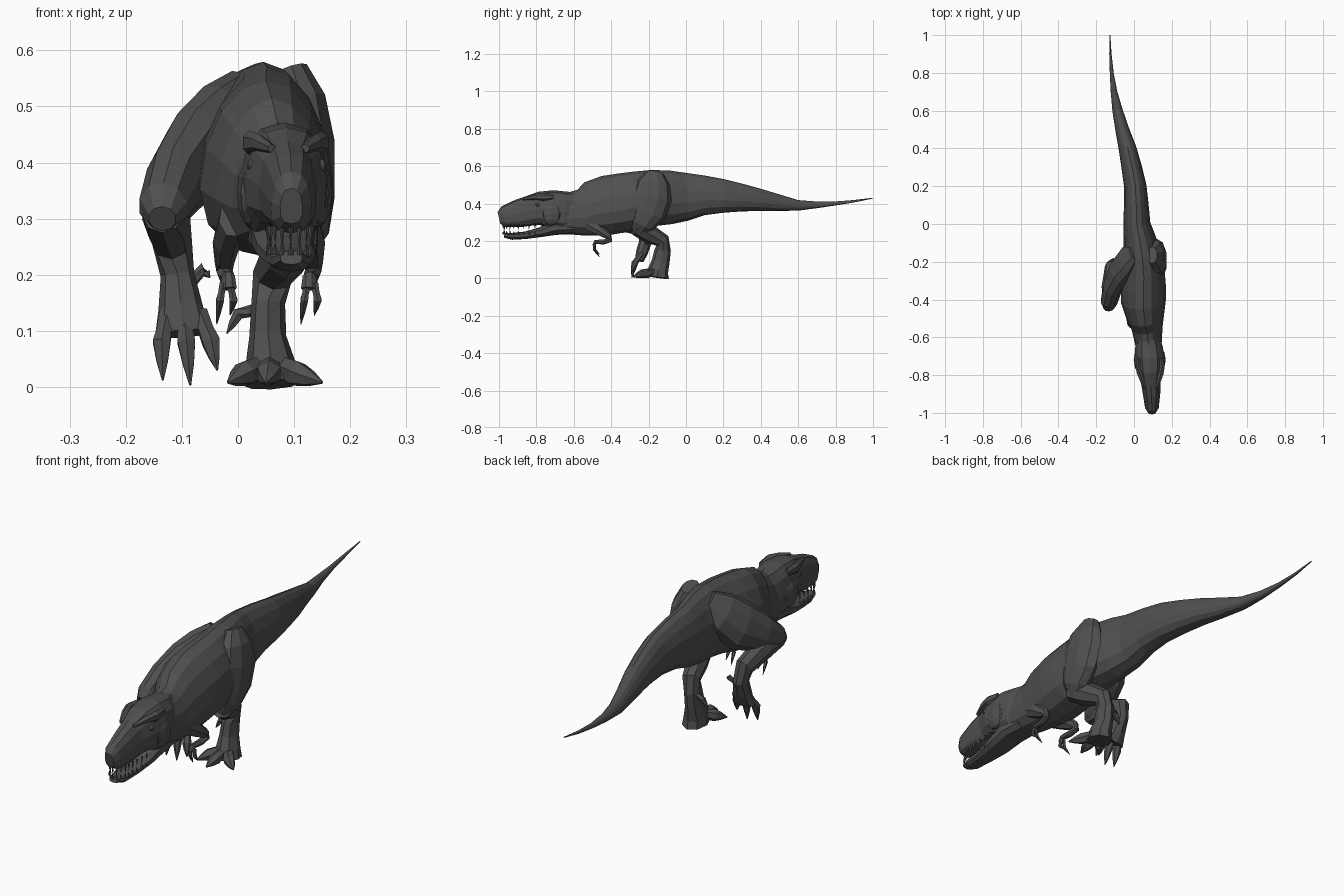
import bpy, bmesh, math
from mathutils import Vector

hide = bpy.data.materials.new("dark grey hide")
hide.diffuse_color = (0.08, 0.08, 0.08, 1)


def finish(name, bm):
    bmesh.ops.recalc_face_normals(bm, faces=bm.faces)
    me = bpy.data.meshes.new(name)
    bm.to_mesh(me)
    bm.free()
    me.materials.append(hide)
    ob = bpy.data.objects.new(name, me)
    bpy.context.collection.objects.link(ob)
    return ob


def spow(v, p):
    return math.copysign(abs(v) ** p, v)


def tube(name, pts, n=8, p=1.0, keel=0.0):
    """Loft of (x, y, z, side radius, other radius) rings along a path."""
    bm = bmesh.new()
    pos = [Vector(q[:3]) for q in pts]
    rings = []
    for i, q in enumerate(pts):
        t = (pos[min(i + 1, len(pos) - 1)] - pos[max(i - 1, 0)]).normalized()
        side = Vector((1, 0, 0))
        side = (side - t * side.dot(t)).normalized()
        other = side.cross(t)
        ring = []
        for k in range(n):
            a = 2 * math.pi * k / n + math.pi / 2
            c, s = spow(math.cos(a), p), spow(math.sin(a), p)
            ring.append(bm.verts.new(pos[i] + side * q[3] * c * (1 - keel * s) + other * q[4] * s))
        rings.append(ring)
    for r0, r1 in zip(rings, rings[1:]):
        for k in range(n):
            bm.faces.new((r0[k], r0[(k + 1) % n], r1[(k + 1) % n], r1[k]))
    bm.faces.new(rings[0])
    bm.faces.new(rings[-1])
    return finish(name, bm)


def trunk(name, secs, n, p=1.0, keel=0.0):
    """Loft along y from (y, centre x, top, bottom, half width) sections."""
    return tube(name, [(x, y, (t + b) / 2, r, (t - b) / 2) for y, x, t, b, r in secs], n, p, keel)


def ball(name, c, r, seg=8):
    bm = bmesh.new()
    bmesh.ops.create_uvsphere(bm, u_segments=seg, v_segments=6, radius=1)
    for v in bm.verts:
        v.co = Vector(c) + Vector((v.co.x * r[0], v.co.y * r[1], v.co.z * r[2]))
    return finish(name, bm)


# Torso and tail
trunk("body_and_tail", [
    (-.72, .082, .455, .245, .058), (-.64, .077, .457, .237, .068),
    (-.56, .07, .475, .226, .08), (-.50, .06, .52, .224, .098),
    (-.42, .05, .55, .232, .116), (-.34, .05, .562, .245, .117),
    (-.26, .052, .572, .265, .108), (-.17, .045, .58, .28, .1),
    (-.08, .03, .576, .29, .084), (0, .015, .565, .307, .07),
    (.1, .012, .55, .338, .064), (.2, .007, .53, .35, .058),
    (.3, -.012, .505, .357, .053), (.4, -.034, .477, .36, .046),
    (.5, -.062, .447, .36, .036), (.6, -.087, .418, .362, .027),
    (.7, -.106, .411, .375, .017), (.8, -.118, .411, .39, .01),
    (.9, -.125, .419, .406, .006), (1.0, -.127, .431, .427, .002)],
    14, 0.95, 0.2)

# Skull with upper jaw
trunk("skull", [
    (-1.0, .095, .355, .29, .02), (-.975, .095, .385, .272, .036),
    (-.9, .093, .42, .272, .046), (-.84, .089, .44, .28, .052),
    (-.785, .086, .463, .285, .072), (-.72, .083, .472, .262, .08),
    (-.65, .079, .464, .25, .073), (-.58, .073, .46, .25, .05)],
    12, 0.8, 0.12)

# Lower jaw
trunk("lower_jaw", [
    (-.972, .095, .243, .218, .02), (-.93, .095, .243, .206, .034),
    (-.86, .092, .25, .21, .042), (-.78, .087, .272, .22, .055),
    (-.7, .083, .31, .232, .062), (-.6, .075, .32, .236, .06)],
    10, 0.8)

# Brow ridges, eyes, cheeks and nostrils on both sides
for s, side in ((-1, "left"), (1, "right")):
    tube(side + "_brow", [(.09 + s * .03, -.87, .425, .008, .008),
                          (.087 + s * .05, -.81, .435, .015, .016),
                          (.085 + s * .064, -.765, .435, .014, .022),
                          (.083 + s * .06, -.71, .435, .012, .016)], 6)
    ball(side + "_eye", (.087 + s * .06, -.79, .395), (.011, .014, .012))
    ball(side + "_cheek", (.083 + s * .06, -.72, .345), (.025, .06, .06))
    ball(side + "_nostril", (.095 + s * .015, -.985, .35), (.007, .012, .01), 6)

# Teeth around both jaws
bm = bmesh.new()
for upper in (True, False):
    half = 8
    for i in range(-half, half + 1):
        u = abs(i) / half
        wide = .034 * math.sin(min(u * 2.2, 1) * math.pi / 2) + .008 * u
        x = .094 + math.copysign(wide, i)
        y = -.975 + .17 * u ** 1.6
        ln = (.042 if i % 2 else .032) * (1 - .35 * u)
        root = Vector((x, y, .287 if upper else .235))
        tip = root + Vector((0, -.004, -ln if upper else ln * .8))
        base = [bm.verts.new(root + Vector((.0055 * math.cos(a), .0055 * math.sin(a), 0)))
                for a in (0, math.pi / 2, math.pi, 1.5 * math.pi)]
        top = bm.verts.new(tip)
        bm.faces.new(base)
        for k in range(4):
            bm.faces.new((base[k], base[(k + 1) % 4], top))
finish("teeth", bm)

# Planted right leg
tube("right_thigh", [
    (.095, -.165, .565, .03, .045), (.112, -.175, .51, .046, .09),
    (.118, -.185, .43, .057, .11), (.12, -.205, .35, .055, .1),
    (.115, -.235, .29, .05, .068), (.1, -.255, .245, .035, .035)], 10)
tube("right_shin", [
    (.108, -.27, .27, .045, .04), (.085, -.2, .24, .043, .052),
    (.062, -.125, .2, .036, .04), (.054, -.125, .15, .03, .044),
    (.053, -.135, .09, .033, .048), (.058, -.15, .04, .045, .055),
    (.06, -.155, .005, .05, .065)], 8)

# Raised left leg
tube("left_thigh", [
    (.01, -.15, .53, .04, .05), (-.03, -.19, .475, .06, .09),
    (-.075, -.25, .415, .06, .1), (-.115, -.34, .36, .052, .078),
    (-.133, -.415, .32, .045, .05), (-.135, -.45, .3, .025, .025)], 10)
tube("left_shin", [
    (-.135, -.43, .305, .035, .03), (-.128, -.33, .3, .043, .05),
    (-.118, -.225, .26, .036, .042), (-.108, -.215, .2, .03, .035),
    (-.102, -.235, .14, .04, .032), (-.098, -.25, .095, .05, .024)], 8)


# Toes with tapered claws
def toe(name, root, mid, tip, r):
    root, mid, tip = Vector(root), Vector(mid), Vector(tip)
    knuckle = mid.lerp(tip, .5)
    tube(name, [(*root, r, r), (*root.lerp(mid, .6), r * .85, r * .85),
                (*mid, r, r), (*knuckle, r * .65, r * .65), (*tip, r * .1, r * .1)], 6)


for i, (mx, my, tx, ty) in enumerate(((.012, -.21, -.018, -.25),
                                      (.055, -.235, .05, -.285), (.105, -.21, .15, -.245))):
    toe(f"right_toe_{i}", (.058, -.15, .045), (mx, my, .024), (tx, ty, .008), .024)
for i, (rx, mx, tx, tz) in enumerate(((-.125, -.136, -.134, .012),
                                      (-.098, -.092, -.085, .003), (-.07, -.048, -.037, .03))):
    toe(f"left_toe_{i}", (rx, -.24, .13), (mx, -.275, .08), (tx, -.29, tz), .018)
toe("right_dewclaw", (.04, -.12, .14), (.0, -.115, .13), (-.02, -.12, .095), .012)
toe("left_dewclaw", (-.09, -.215, .18), (-.062, -.2, .21), (-.05, -.21, .195), .012)

# Small arms with two clawed fingers
for s, side, cx in ((-1, "left", .055), (1, "right", .055)):
    x = cx + s * .075
    tube(side + "_arm", [
        (x - s * .01, -.53, .3, .025, .04), (x, -.47, .262, .026, .032),
        (x + s * .004, -.415, .225, .018, .02), (x + s * .004, -.405, .205, .015, .014),
        (x, -.44, .195, .014, .014), (x - s * .003, -.485, .195, .012, .012),
        (x - s * .004, -.492, .175, .014, .01)], 7)
    for d in (-1, 1):
        toe(f"{side}_finger_{d + 1}", (x + d * .006, -.488, .185),
            (x + d * .012, -.49, .155), (x + d * .012 - .006, -.462, .12 + d * .008), .008)
